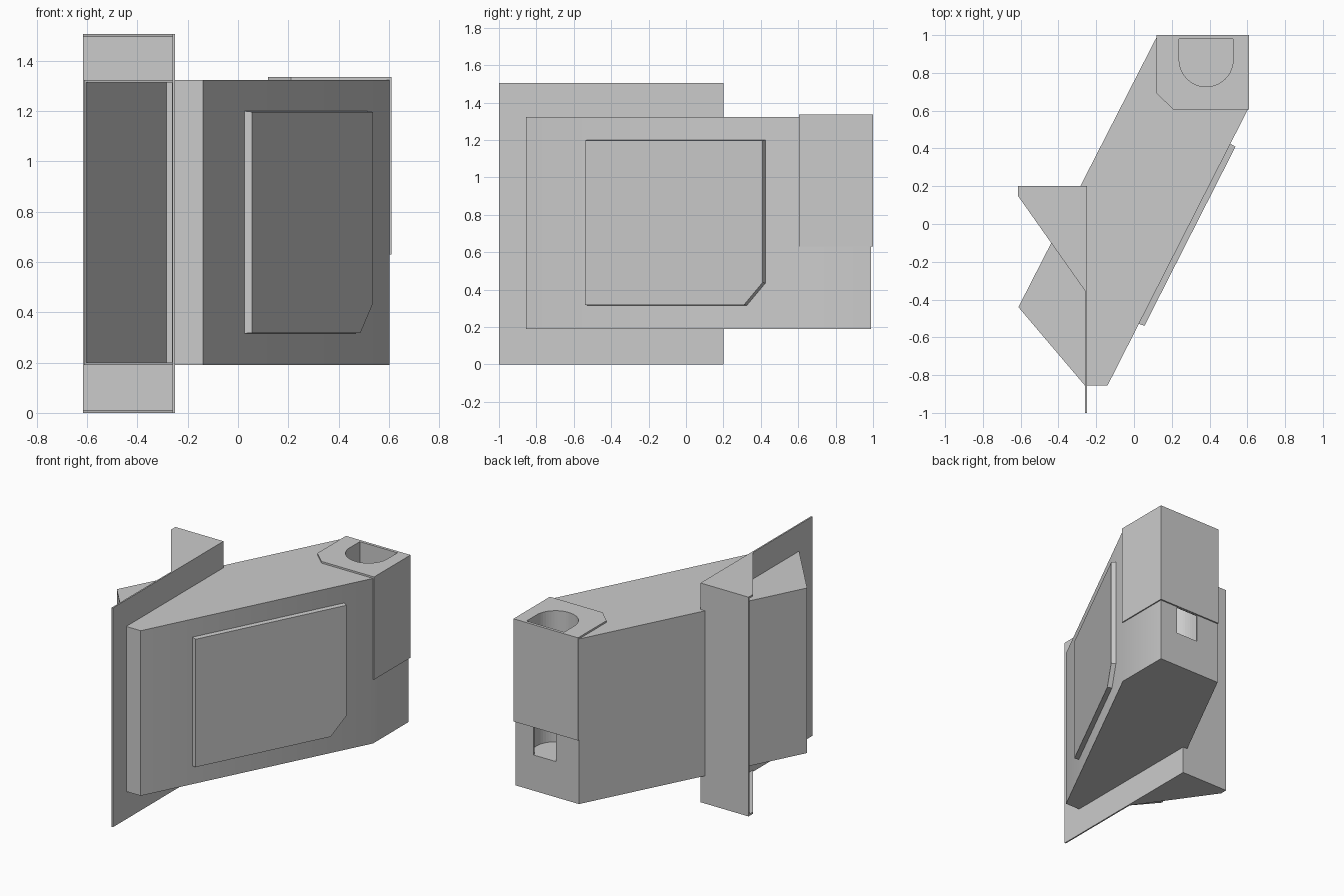
import bpy
import bmesh
import math
from mathutils import Vector, Matrix

cube = bpy.data.objects.get("Cube")
if cube:
    bpy.data.objects.remove(cube, do_unlink=True)

grey = bpy.data.materials.new("plain_grey")
grey.use_nodes = True
colour = (0.6, 0.6, 0.6, 1)
grey.diffuse_color = colour
grey.node_tree.nodes["Principled BSDF"].inputs["Base Color"].default_value = colour


def prism(name, points, low, high, taper=1.0):
    """Extrude a flat outline from low to high; taper scales the far end."""
    bm = bmesh.new()
    base = bm.faces.new([bm.verts.new((x, y, low)) for x, y in points])
    centre = base.calc_center_median()
    ext = bmesh.ops.extrude_face_region(bm, geom=[base])
    for v in ext["geom"]:
        if isinstance(v, bmesh.types.BMVert):
            v.co = centre + (v.co - centre) * taper
            v.co.z = high
    bmesh.ops.recalc_face_normals(bm, faces=bm.faces)
    mesh = bpy.data.meshes.new(name)
    bm.to_mesh(mesh)
    bm.free()
    mesh.materials.append(grey)
    obj = bpy.data.objects.new(name, mesh)
    bpy.context.collection.objects.link(obj)
    return obj


def box(name, x0, x1, y0, y1, z0, z1):
    return prism(name, [(x0, y0), (x1, y0), (x1, y1), (x0, y1)], z0, z1)


def cut(target, cutter):
    cutter.hide_render = True
    cutter.hide_viewport = True
    cutter.display_type = 'WIRE'
    mod = target.modifiers.new("cut_" + cutter.name, 'BOOLEAN')
    mod.operation = 'DIFFERENCE'
    mod.solver = 'EXACT'
    mod.object = cutter


# Slanted housing and rear cap
housing = prism("housing", [(-0.26, -0.855), (-0.14, -0.855), (0.602, 0.605), (0.602, 0.99),
                            (0.12, 0.99), (-0.612, -0.44)], 0.19, 1.323)
cap = prism("rear_cap", [(0.12, 1.0), (0.12, 0.69), (0.21, 0.605), (0.61, 0.605), (0.61, 1.0)],
            0.63, 1.335)

# Open hollow on the side behind the mounting plate
hollow = prism("hollow_cutter", [(-0.679, -0.6), (-0.262, 0.234), (-0.262, -1.0)], 0.2, 1.312)
cut(housing, hollow)

# U-shaped well in the top, joined to a small rear window
arc = [(0.382 + 0.143 * math.cos(a), 0.87 + 0.143 * math.sin(a))
       for a in [math.pi + math.pi * i / 24 for i in range(25)]]
well = prism("well_cutter", arc + [(0.525, 0.98), (0.239, 0.98)], 0.435, 1.5)
window = box("window_cutter", 0.295, 0.465, 0.9, 1.1, 0.435, 0.629)
cut(housing, well)
cut(cap, well)
cut(housing, window)

# Raised side panel with one clipped corner, laid on the slanted face
along = Vector((0.742, 1.46, 0)).normalized()
up = Vector((0, 0, 1))
out = along.cross(up)
panel = prism("side_panel", [(0.365, 0.315), (1.325, 0.315), (1.437, 0.435),
                             (1.437, 1.2), (0.365, 1.2)], -0.01, 0.031, 0.992)
frame = Matrix((along, up, out)).transposed().to_4x4()
frame.translation = Vector((-0.14, -0.855, 0))
panel.matrix_world = frame

# Angled mounting bracket: side plate, back plate and two gussets
side_plate = box("mount_side_plate", -0.26, -0.25, -1.0, 0.2, 0, 1.505)
back_plate = box("mount_back_plate", -0.615, -0.25, 0.19, 0.2, 0, 1.505)
gusset = [(-0.615, 0.2), (-0.615, 0.15), (-0.255, -0.36), (-0.255, 0.2)]
bottom = prism("bottom_gusset", gusset, 0, 0.012)
top = prism("top_gusset", gusset, 1.493, 1.505)

# Soften only the shallow bend of the housing
bpy.ops.object.select_all(action='DESELECT')
for obj in (housing, cap):
    obj.select_set(True)
bpy.context.view_layer.objects.active = housing
bpy.ops.object.shade_smooth_by_angle(angle=math.radians(30))
